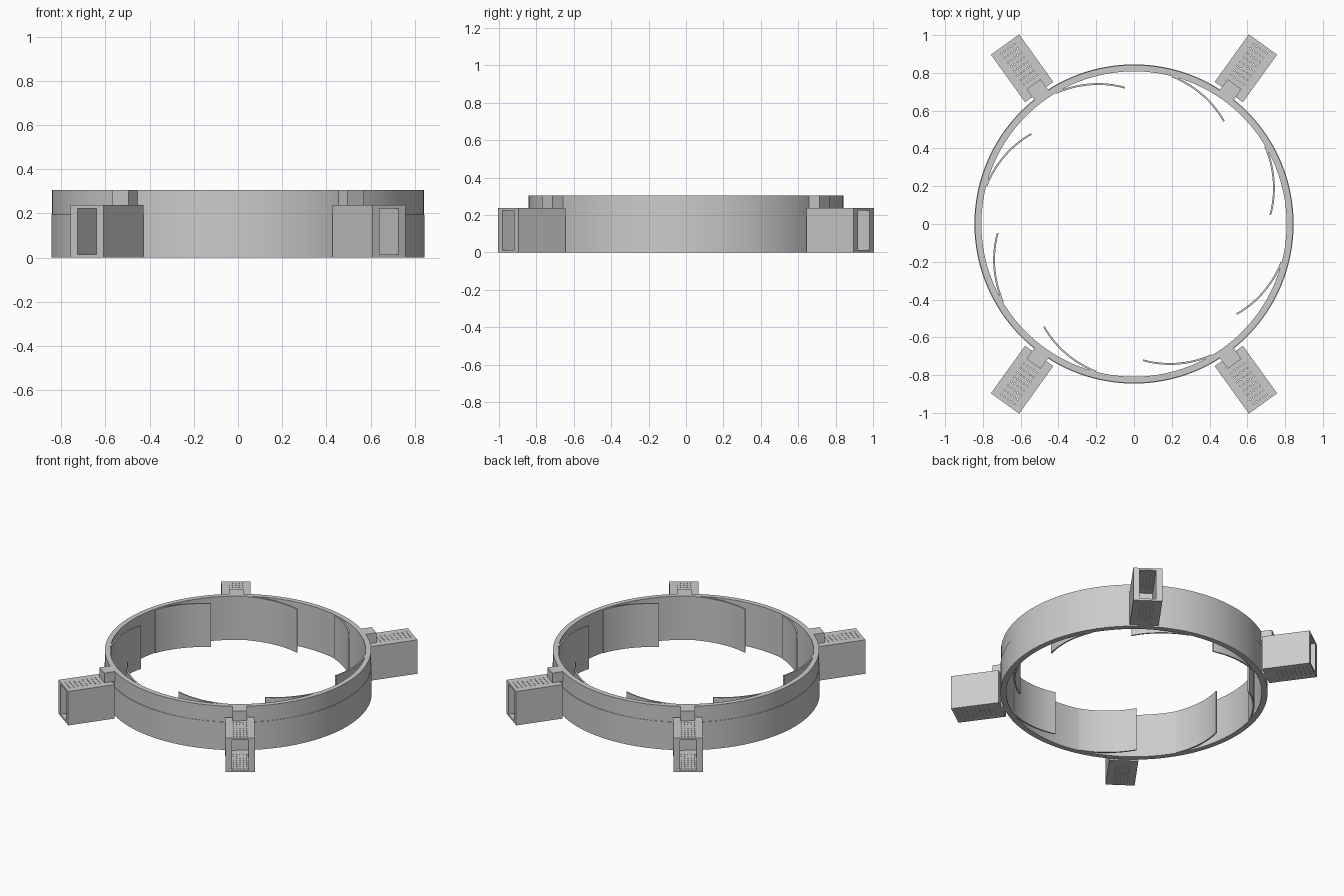
import bpy, bmesh
from math import sin, cos, pi, radians
from mathutils import Matrix

default = bpy.data.objects.get("Cube")
if default:
    bpy.data.objects.remove(default)

GREY = (0.6, 0.6, 0.6, 1)
mat = bpy.data.materials.new("plain grey")
mat.use_nodes = True
mat.diffuse_color = GREY
mat.node_tree.nodes["Principled BSDF"].inputs["Base Color"].default_value = GREY

RING_HEIGHT, BOX_HEIGHT = 0.305, 0.237
BOX_IN, BOX_OUT, BOX_HALF = 0.86, 1.17, 0.092


def add_object(name, mesh):
    obj = bpy.data.objects.new(name, mesh)
    bpy.context.collection.objects.link(obj)
    return obj


def to_mesh(name, bm, smooth=False):
    bmesh.ops.recalc_face_normals(bm, faces=bm.faces)
    mesh = bpy.data.meshes.new(name)
    bm.to_mesh(mesh)
    bm.free()
    mesh.materials.append(mat)
    obj = add_object(name, mesh)
    if smooth:
        bpy.ops.object.select_all(action='DESELECT')
        obj.select_set(True)
        bpy.context.view_layer.objects.active = obj
        bpy.ops.object.shade_smooth_by_angle(angle=radians(30))
    return obj


def block(bm, x0, x1, half, z0, z1):
    """Box spanning x0..x1 along the arm, centred across it."""
    m = Matrix.Translation(((x0 + x1) / 2, 0, (z0 + z1) / 2)) @ Matrix.Diagonal((x1 - x0, 2 * half, z1 - z0, 1))
    bmesh.ops.create_cube(bm, size=1, matrix=m)


def cut(obj, cutter):
    mod = obj.modifiers.new("cut", 'BOOLEAN')
    mod.operation, mod.solver, mod.object = 'DIFFERENCE', 'EXACT', cutter
    deps = bpy.context.evaluated_depsgraph_get()
    mesh = bpy.data.meshes.new_from_object(obj.evaluated_get(deps))
    obj.modifiers.clear()
    obj.data = mesh
    bpy.data.objects.remove(cutter)


# Main ring, a turned profile with a very fine step below the rim
STEPS = 160
profile = [(0.808, 0), (0.845, 0), (0.845, 0.195), (0.842, 0.195),
           (0.842, RING_HEIGHT), (0.808, RING_HEIGHT)]
bm = bmesh.new()
loops = [[bm.verts.new((r * cos(2 * pi * i / STEPS), r * sin(2 * pi * i / STEPS), z))
          for r, z in profile] for i in range(STEPS)]
for i, a in enumerate(loops):
    b = loops[(i + 1) % STEPS]
    for j in range(len(profile)):
        k = (j + 1) % len(profile)
        bm.faces.new((a[j], b[j], b[k], a[k]))
to_mesh("main_ring", bm, smooth=True)

# Eight curved blades sweeping inwards from the ring
N = 20
for n in range(8):
    bm = bmesh.new()
    outer, inner = [], []
    for i in range(N + 1):
        f = i / N
        angle = radians(120.6 - 45 * n - 26.8 * f)
        r = 0.812 - 0.048 * f - 0.036 * f * f
        for side, radius in ((outer, r), (inner, r - 0.01)):
            side.append(bm.verts.new((radius * cos(angle), radius * sin(angle), 0)))
    faces = [bm.faces.new((outer[i], outer[i + 1], inner[i + 1], inner[i])) for i in range(N)]
    top = bmesh.ops.extrude_face_region(bm, geom=faces)["geom"]
    bmesh.ops.translate(bm, vec=(0, 0, RING_HEIGHT - 0.002),
                        verts=[v for v in top if isinstance(v, bmesh.types.BMVert)])
    to_mesh(f"inner_blade_{n + 1}", bm, smooth=True)

# Hollow housing, open at its outer end, with vent holes through top and bottom
bm = bmesh.new()
block(bm, BOX_IN, BOX_OUT, BOX_HALF, 0, BOX_HEIGHT)
housing = to_mesh("housing", bm)
bm = bmesh.new()
block(bm, BOX_IN + 0.015, BOX_OUT + 0.05, 0.053, 0.014, BOX_HEIGHT - 0.014)
cut(housing, to_mesh("cavity_cutter", bm))
bm = bmesh.new()
for i in range(8):
    for j in range(5):
        x = BOX_IN + 0.08 + 0.029 * i
        y = (j - 2) * 0.021
        m = Matrix.Translation((x, y, BOX_HEIGHT / 2))
        bmesh.ops.create_cone(bm, cap_ends=True, segments=6, radius1=0.004, radius2=0.004,
                              depth=BOX_HEIGHT + 0.1, matrix=m)
cut(housing, to_mesh("vent_cutter", bm))

# Hanger tab resting on the housing, and the neck joining it to the ring
bm = bmesh.new()
block(bm, 0.825, 0.912, 0.045, BOX_HEIGHT, RING_HEIGHT)
tab = to_mesh("hanger_tab", bm)
bm = bmesh.new()
block(bm, 0.83, BOX_IN, 0.035, 0, BOX_HEIGHT)
neck = to_mesh("neck", bm)

# Four arms around the ring
arms = {"back_left": 54.3, "back_right": 125.7, "front_right": 234.3, "front_left": 305.7}
for part in (housing, tab, neck):
    base = part.name
    for corner, angle in arms.items():
        copy = add_object(f"{corner}_{base}", part.data)
        copy.rotation_euler.z = radians(angle)
    bpy.data.objects.remove(part)
